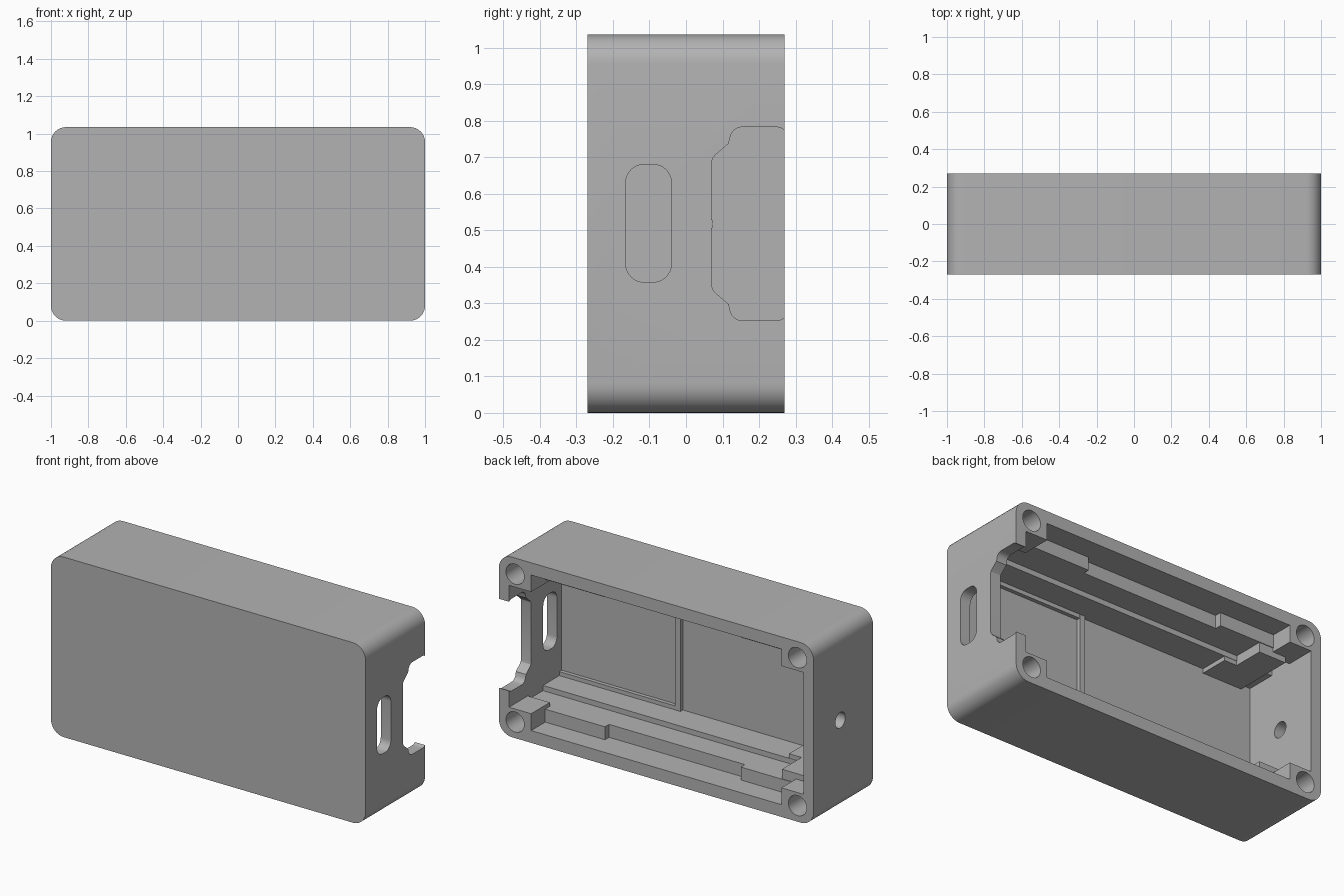
import bpy, bmesh, math
from mathutils import Vector

old = bpy.data.objects.get("Cube")
if old:
    bpy.data.objects.remove(old, do_unlink=True)

H = 1.035          # case height
MID = H / 2

grey = bpy.data.materials.new("plain grey")
grey.use_nodes = True
grey.diffuse_color = (0.45, 0.45, 0.45, 1)
grey.node_tree.nodes["Principled BSDF"].inputs["Base Color"].default_value = (0.45, 0.45, 0.45, 1)


def prism(name, points, axis, lo, hi):
    """Extrude a flat outline along an axis; outline is in the two other axes."""
    def place(p, d):
        a, b = p
        return Vector({"x": (d, a, b), "y": (a, d, b), "z": (a, b, d)}[axis])
    bm = bmesh.new()
    face = bm.faces.new([bm.verts.new(place(p, lo)) for p in points])
    ext = bmesh.ops.extrude_face_region(bm, geom=[face])
    top = [g for g in ext["geom"] if isinstance(g, bmesh.types.BMVert)]
    bmesh.ops.translate(bm, verts=top, vec=place((0, 0), hi - lo))
    bmesh.ops.recalc_face_normals(bm, faces=bm.faces)
    mesh = bpy.data.meshes.new(name)
    bm.to_mesh(mesh)
    bm.free()
    mesh.materials.append(grey)
    obj = bpy.data.objects.new(name, mesh)
    bpy.context.collection.objects.link(obj)
    return obj


def rect(a0, a1, b0, b1):
    return [(a0, b0), (a1, b0), (a1, b1), (a0, b1)]


def arc(ca, cb, r, start, end, steps=8):
    angles = [math.radians(start + (end - start) * i / steps) for i in range(steps + 1)]
    return [(ca + r * math.cos(t), cb + r * math.sin(t)) for t in angles]


def rounded(a0, a1, b0, b1, r):
    corners = [(a1 - r, b1 - r), (a0 + r, b1 - r), (a0 + r, b0 + r), (a1 - r, b0 + r)]
    return [p for i, c in enumerate(corners) for p in arc(*c, r, 90 * i, 90 * i + 90)]


def circle(a, b, r):
    return arc(a, b, r, 0, 360, 32)[:-1]


def combine(target, other, operation):
    mod = target.modifiers.new("cut", "BOOLEAN")
    mod.operation = operation
    mod.solver = "EXACT"
    mod.object = other
    bpy.context.view_layer.objects.active = target
    bpy.ops.object.modifier_apply(modifier=mod.name)
    bpy.data.objects.remove(other, do_unlink=True)


# outer shell
case = prism("case", rounded(-1, 1, 0, H, 0.08), "y", -0.27, 0.27)

# inner space, with solid screw corners near the open back
wx, wz, bx, bz = 0.936, 0.447, 0.796, 0.35
quarter = [(wx, bz), (bx, bz), (bx, wz)]
notched = (quarter + [(-a, b) for a, b in reversed(quarter)]
           + [(-a, -b) for a, b in quarter] + [(a, -b) for a, b in reversed(quarter)])
combine(case, prism("inner_space", rect(-wx, wx, MID - wz, MID + wz), "y", -0.208, 0.1), "DIFFERENCE")
combine(case, prism("opening", [(a, b + MID) for a, b in notched], "y", 0.05, 0.35), "DIFFERENCE")

# stepped ledges along the bottom and top walls
shelf = [(-0.96, -0.24), (0.96, -0.24), (0.96, 0.142), (0.416, 0.142),
         (0.416, 0.105), (-0.448, 0.105), (-0.448, 0.142), (-0.96, 0.142)]
stop = [(-0.877, -0.24), (-0.627, -0.24), (-0.627, -0.04),
        (-0.707, -0.04), (-0.707, 0.138), (-0.877, 0.138)]
ledges = [("shelf", shelf, 0.145),
          ("inner_ledge", rect(-0.96, 0.96, -0.235, -0.038), 0.175),
          ("end_stop", stop, 0.2)]
for name, outline, height in ledges:
    for lo, hi in ((0.03, height), (H - height, H - 0.03)):
        combine(case, prism(name, outline, "z", lo, hi), "UNION")

# raised frame on the inside of the front panel
combine(case, prism("frame_post", rect(0.165, 0.2, -0.23, -0.185), "z", 0.16, H - 0.16), "UNION")
for lo, hi in ((0.15, 0.198), (H - 0.198, H - 0.15)):
    combine(case, prism("frame_rail", rect(0.18, 0.95, -0.228, -0.186), "z", lo, hi), "UNION")

# blind screw holes in the corners
for x in (-0.898, 0.898):
    for z in (MID - 0.425, MID + 0.425):
        combine(case, prism("screw_hole", circle(x, z, 0.058), "y", 0.12, 0.3), "DIFFERENCE")

# left side: rounded slot and stepped notch open to the back
combine(case, prism("slot", rounded(-0.165, -0.04, 0.358, 0.68, 0.05), "x", 0.9, 1.1), "DIFFERENCE")
half = [(0.3, 0.245), (0.27, 0.255)] + arc(0.245, 0.225, 0.04, 50, 90, 4)
half += arc(0.155, 0.23, 0.035, 90, 170, 6) + [(0.117, 0.22), (0.082, 0.19), (0.073, 0.18), (0.07, 0.165)]
notch = [(y, MID + z) for y, z in half] + [(y, MID - z) for y, z in reversed(half)]
combine(case, prism("notch", notch, "x", 0.9, 1.1), "DIFFERENCE")

# right side: round hole
combine(case, prism("side_hole", circle(0.027, MID, 0.045), "x", -1.1, -0.9), "DIFFERENCE")

# smooth round corners, crisp edges
bpy.ops.object.select_all(action="DESELECT")
case.select_set(True)
bpy.context.view_layer.objects.active = case
bpy.ops.object.shade_smooth_by_angle(angle=math.radians(30))
